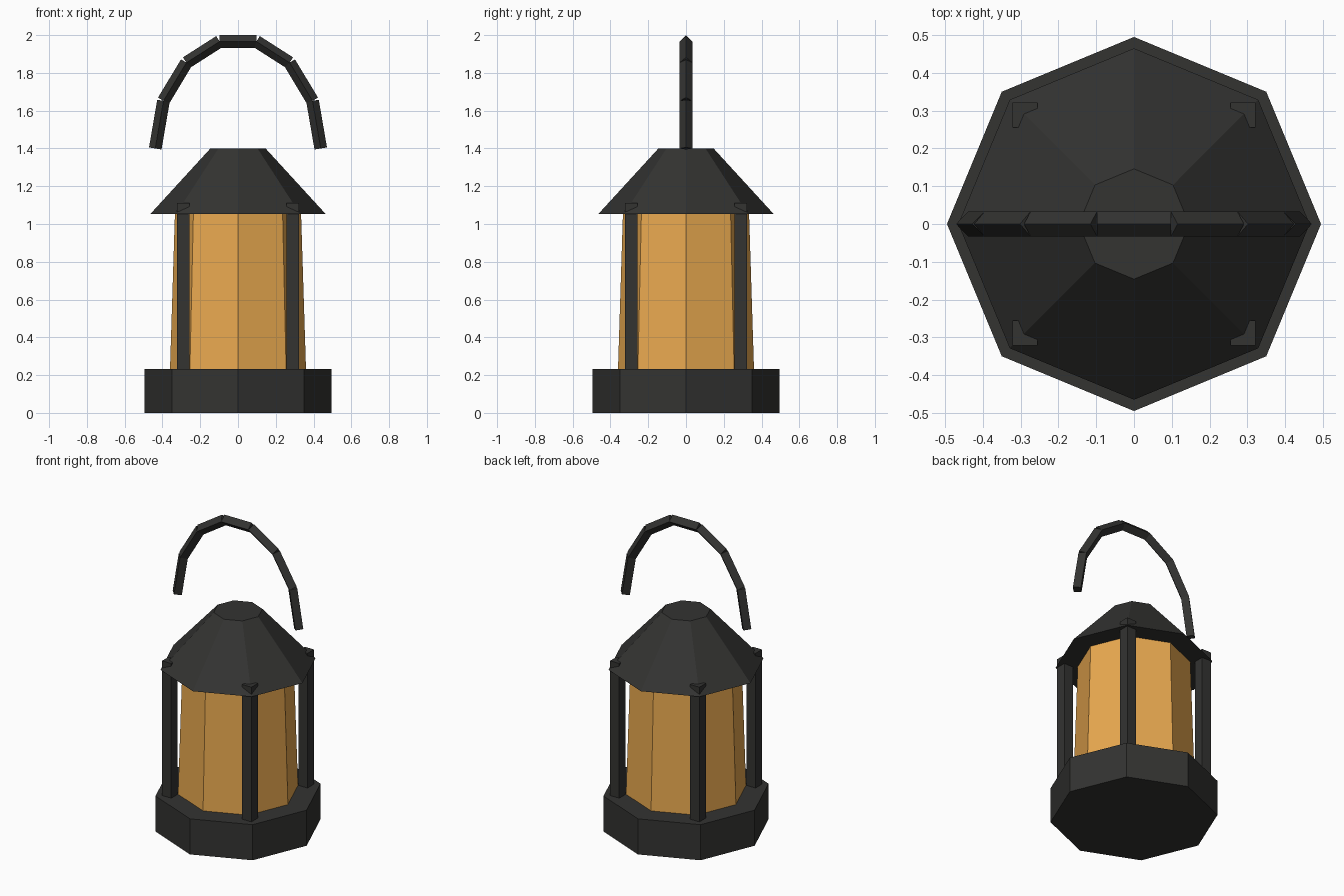
import bpy, math

if "Cube" in bpy.data.objects:
    bpy.data.objects.remove(bpy.data.objects["Cube"])


def material(name, color):
    m = bpy.data.materials.new(name)
    m.diffuse_color = (*color, 1)
    m.use_nodes = True
    m.node_tree.nodes["Principled BSDF"].inputs["Base Color"].default_value = m.diffuse_color
    return m


iron = material("dark_iron", (0.033, 0.033, 0.031))
amber = material("amber_glass", (0.82, 0.40, 0.08))


def finish(name, mat):
    ob = bpy.context.object
    ob.name = name
    ob.data.materials.append(mat)
    return ob


def octagon(name, r1, r2, z1, z2, mat):
    bpy.ops.mesh.primitive_cone_add(vertices=8, radius1=r1, radius2=r2,
                                    depth=z2 - z1, location=(0, 0, (z1 + z2) / 2))
    return finish(name, mat)


# Body: base, tapered glass, roof
octagon("base", 0.495, 0.495, 0.0, 0.232, iron)
octagon("glass", 0.36, 0.334, 0.23, 1.052, amber)
octagon("roof", 0.465, 0.146, 1.052, 1.40, iron)

# Four corner posts, tips poking through the roof
for sx, sy, label in ((-1, -1, "front_left"), (1, -1, "front_right"),
                      (-1, 1, "back_left"), (1, 1, "back_right")):
    bpy.ops.mesh.primitive_cube_add(size=1, location=(sx * 0.289, sy * 0.289, 0.67))
    post = finish(label + "_post", iron)
    post.scale = (0.066, 0.066, 0.88)

# Handle: seven separate diamond-section bars along a half ellipse
N = 7
pts = [(-0.438 * math.cos(math.pi * i / N), 1.40 + 0.581 * math.sin(math.pi * i / N))
       for i in range(N + 1)]
for i, ((x1, z1), (x2, z2)) in enumerate(zip(pts, pts[1:])):
    dx, dz = x2 - x1, z2 - z1
    bpy.ops.mesh.primitive_cylinder_add(
        vertices=4, radius=0.0335, depth=math.hypot(dx, dz),
        location=((x1 + x2) / 2, 0, (z1 + z2) / 2),
        rotation=(0, math.atan2(dx, dz), 0))
    finish(f"handle_bar_{i + 1}", iron)
